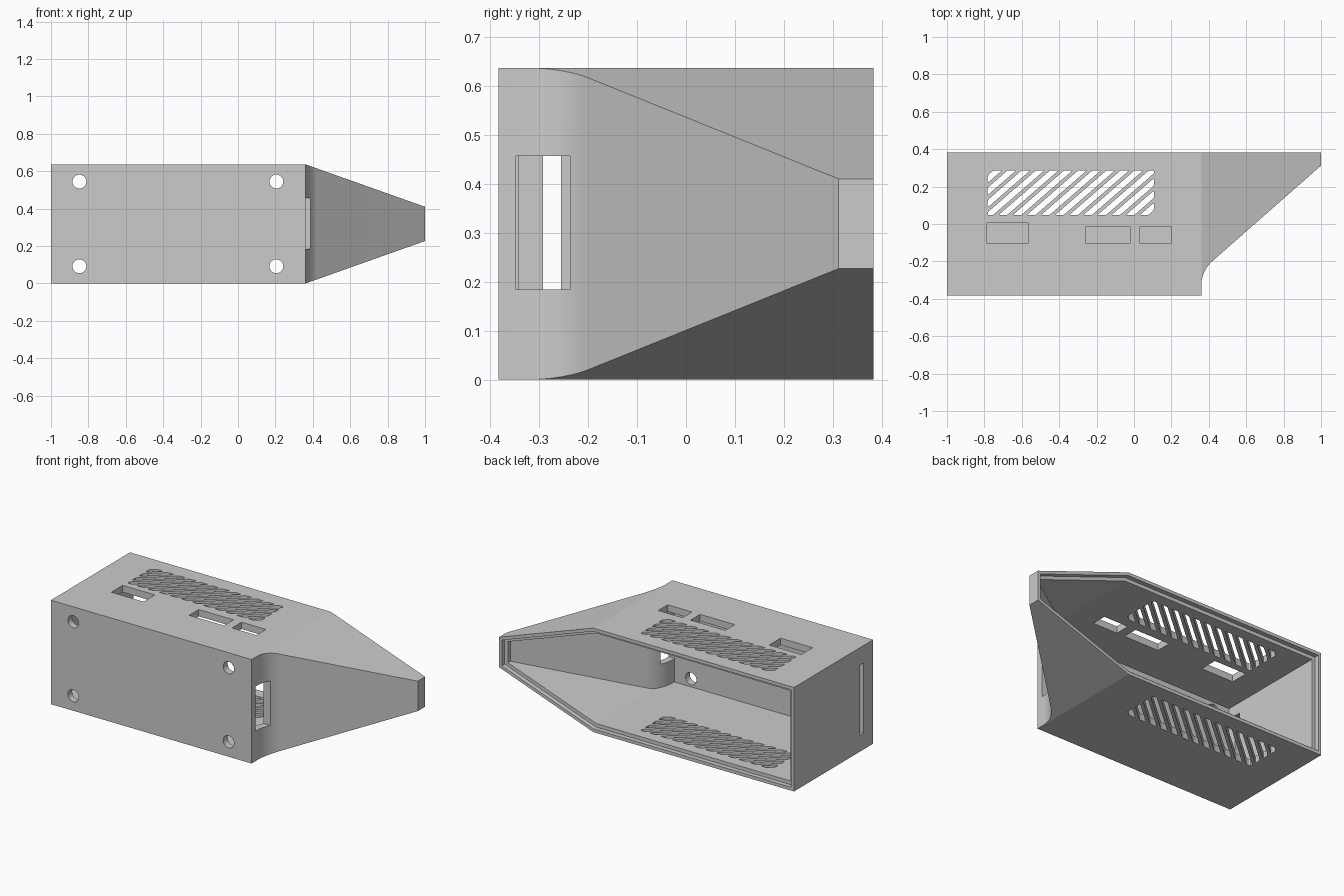
import bpy, bmesh, math
from mathutils import Vector

if "Cube" in bpy.data.objects:
    bpy.data.objects.remove(bpy.data.objects["Cube"])

HEIGHT, BEND_X = 0.637, 0.36
SLOPE = (HEIGHT - 0.41) / (1 - BEND_X)
WALL = 0.042

grey = bpy.data.materials.new("case grey")
grey.use_nodes = True
COLOUR = (0.6, 0.6, 0.6, 1)
grey.diffuse_color = COLOUR
grey.node_tree.nodes["Principled BSDF"].inputs["Base Color"].default_value = COLOUR


def make_object(name, bm):
    bmesh.ops.recalc_face_normals(bm, faces=bm.faces[:])
    mesh = bpy.data.meshes.new(name)
    bm.to_mesh(mesh)
    bm.free()
    mesh.materials.append(grey)
    obj = bpy.data.objects.new(name, mesh)
    bpy.context.collection.objects.link(obj)
    return obj


def extrude_faces(bm, faces, height):
    out = bmesh.ops.extrude_face_region(bm, geom=faces)
    verts = [g for g in out["geom"] if isinstance(g, bmesh.types.BMVert)]
    bmesh.ops.translate(bm, verts=verts, vec=(0, 0, height))


def outline(d, back):
    """Plan of the case, moved inwards by d, ending at y = back."""
    r, cx, cy = 0.176, BEND_X + 0.176, -0.33
    turn = math.radians(48.7)
    pts = [(-1 + d, -0.383 + d), (BEND_X - d, -0.383 + d)]
    for i in range(15):
        a = turn * i / 14
        pts.append((cx - (r + d) * math.cos(a), cy + (r + d) * math.sin(a)))
    x, y = pts[-1]
    pts.append((1 - d, y + (1 - d - x) / math.tan(turn)))
    return pts + [(1 - d, back), (-1 + d, back)]


def tapered_solid(name, pts, d):
    """Extrude a plan and pinch it in height towards +x."""
    bm = bmesh.new()
    face = bm.faces.new([bm.verts.new((x, y, 0)) for x, y in pts])
    extrude_faces(bm, [face], 1)
    bmesh.ops.bisect_plane(bm, geom=bm.verts[:] + bm.edges[:] + bm.faces[:], dist=1e-5,
                           plane_co=(BEND_X, 0, 0), plane_no=(1, 0, 0))
    for v in bm.verts:
        inset = d + max(0, v.co.x - BEND_X) * SLOPE
        v.co.z = HEIGHT - inset if v.co.z > 0.5 else inset
    return make_object(name, bm)


def add_box(bm, lo, hi):
    lo, hi = Vector(lo), Vector(hi)
    verts = bmesh.ops.create_cube(bm, size=1)["verts"]
    for v in verts:
        v.co = (lo + hi) / 2 + v.co * (hi - lo)


def subtract(body, cutter):
    cutter.hide_render = True
    mod = body.modifiers.new("cut", 'BOOLEAN')
    mod.operation, mod.solver, mod.object = 'DIFFERENCE', 'EXACT', cutter
    bpy.context.view_layer.objects.active = body
    bpy.ops.object.modifier_apply(modifier=mod.name)
    bpy.data.objects.remove(cutter)


# Shell, cavity and stepped rim at the open back
case = tapered_solid("case_shell", outline(0, 0.383), 0)
subtract(case, tapered_solid("cavity_cutter", outline(WALL, 0.5), WALL))
rim = [(-0.98, 0.355), (0.98, 0.355), (0.98, 0.5), (-0.98, 0.5)]
subtract(case, tapered_solid("rim_cutter", rim, 0.02))

# Openings: screw holes in the front
bm = bmesh.new()
for x in (-0.848, 0.205):
    for z in (0.092, 0.545):
        disc = bmesh.ops.create_cone(bm, cap_ends=True, segments=32, radius1=0.037,
                                     radius2=0.037, depth=0.2)["verts"]
        for v in disc:
            v.co = (v.co.x + x, v.co.z - 0.4, v.co.y + z)

# Socket openings in the top, side port, and thin slot in the far end
for x0, x1, y1 in ((-0.785, -0.567, 0.005), (-0.257, -0.022, -0.013), (0.033, 0.198, -0.013)):
    add_box(bm, (x0, -0.105, 0.5), (x1, y1, 0.8))
add_box(bm, (0.312, -0.347, 0.184), (0.5, -0.237, 0.457))
add_box(bm, (-1.1, -0.292, 0.10), (-0.93, -0.255, 0.53))
subtract(case, make_object("opening_cutter", bm))

# Diagonal vent slots through top and bottom, trimmed to a rectangle
LEFT, RIGHT, LOW, HIGH = -0.782, 0.107, 0.047, 0.287
ANGLE, PITCH, WIDTH = math.radians(41), 0.0755, 0.030
along = Vector((math.cos(ANGLE), math.sin(ANGLE), 0))
across = Vector((-along.y, along.x, 0)) * WIDTH / 2
bm = bmesh.new()
for i in range(-7, 8):
    mid = Vector(((LEFT + RIGHT) / 2 + i * PITCH, (LOW + HIGH) / 2, -0.1))
    bm.faces.new([bm.verts.new(mid + p) for p in
                  (-along - across, along - across, along + across, -along + across)])
for co, no in (((LEFT, 0, 0), (-1, 0, 0)), ((RIGHT, 0, 0), (1, 0, 0)),
               ((0, LOW, 0), (0, -1, 0)), ((0, HIGH, 0), (0, 1, 0))):
    bmesh.ops.bisect_plane(bm, geom=bm.verts[:] + bm.edges[:] + bm.faces[:],
                           plane_co=co, plane_no=no, clear_outer=True)
tiny = [f for f in bm.faces if f.calc_area() < 0.0008]
bmesh.ops.delete(bm, geom=tiny, context='FACES')
bmesh.ops.bevel(bm, geom=bm.verts[:], offset=0.008, segments=2, profile=0.5,
                affect='VERTICES', clamp_overlap=True)
extrude_faces(bm, bm.faces[:], 0.9)
subtract(case, make_object("vent_cutter", bm))

# Smooth the curved cheek and holes, keep the folds crisp
bpy.ops.object.select_all(action='DESELECT')
case.select_set(True)
bpy.context.view_layer.objects.active = case
bpy.ops.object.shade_smooth_by_angle(angle=math.radians(15))
